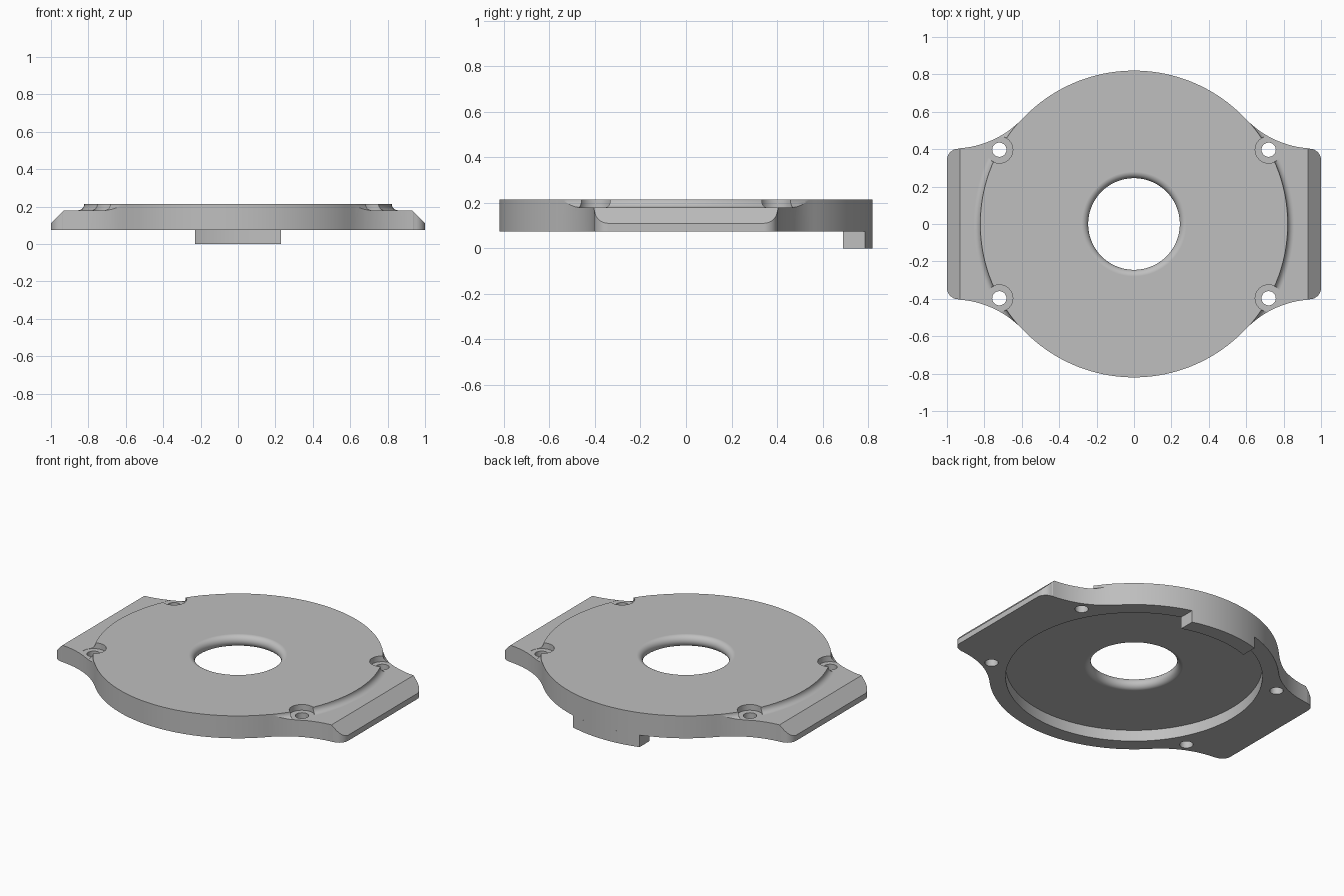
import bpy, bmesh
from math import sin, cos, radians, pi, asin
from mathutils import Vector

if "Cube" in bpy.data.objects:
    bpy.data.objects.remove(bpy.data.objects["Cube"], do_unlink=True)

metal = bpy.data.materials.new("plain_grey")
metal.use_nodes = True
GREY = (0.52, 0.52, 0.52, 1)
metal.diffuse_color = GREY
metal.node_tree.nodes["Principled BSDF"].inputs["Base Color"].default_value = GREY

BASE, EAR_TOP, TOP = 0.075, 0.18, 0.215   # heights of the plate
R_DISC, R_RECESS, R_HOLE = 0.82, 0.727, 0.245


def arc(cx, cy, r, a0, a1, n):
    angles = [radians(a0 + (a1 - a0) * i / n) for i in range(n + 1)]
    return [(cx + r * cos(a), cy + r * sin(a)) for a in angles]


def finish(name, bm):
    bmesh.ops.recalc_face_normals(bm, faces=bm.faces)
    mesh = bpy.data.meshes.new(name)
    bm.to_mesh(mesh)
    bm.free()
    mesh.materials.append(metal)
    obj = bpy.data.objects.new(name, mesh)
    bpy.context.collection.objects.link(obj)
    return obj


def prism(name, points, depth):
    bm = bmesh.new()
    face = bm.faces.new([bm.verts.new(p) for p in points])
    out = bmesh.ops.extrude_face_region(bm, geom=[face])
    moved = [v for v in out["geom"] if isinstance(v, bmesh.types.BMVert)]
    bmesh.ops.translate(bm, verts=moved, vec=Vector(depth))
    return finish(name, bm)


def revolve(name, profile, steps, closed=False, centre=(0, 0)):
    bm = bmesh.new()
    verts = [bm.verts.new((r, 0, z)) for r, z in profile]
    edges = [bm.edges.new(pair) for pair in zip(verts, verts[1:])]
    if closed:
        edges.append(bm.edges.new((verts[-1], verts[0])))
    bmesh.ops.spin(bm, geom=verts + edges, cent=(0, 0, 0), axis=(0, 0, 1),
                   angle=2 * pi, steps=steps)
    bmesh.ops.remove_doubles(bm, verts=bm.verts, dist=1e-5)
    bmesh.ops.translate(bm, verts=bm.verts, vec=(*centre, 0))
    return finish(name, bm)


# Plate outline: rounded ear corner, concave flare, disc rim, then mirrored
quarter = (arc(0.94, 0.342, 0.06, 0, 88, 8)
           + arc(0.971, 0.922, 0.519, -93.5, -136.5, 16)
           + arc(0, 0, R_DISC, 43.5, 90, 20)[1:])
upper = quarter + [(-x, y) for x, y in reversed(quarter[:-1])]
outline = upper + [(-x, -y) for x, y in upper]
plate = prism("plate", [(x, y, BASE) for x, y in outline], (0, 0, TOP - BASE))

cutters = []

# Lowered ears with a cove running up to the disc
cove = arc(R_DISC + 0.037, TOP, 0.035, 180, 270, 8)
cutters.append(revolve("ear_step_cutter",
                       cove + [(1.5, EAR_TOP), (1.5, 0.3), (cove[0][0], 0.3)],
                       128, closed=True))

# Underside recess and centre hole with a rounded lip
lip = TOP - EAR_TOP
nose = arc(R_HOLE + lip, EAR_TOP, lip, 270, 90, 16)
cutters.append(revolve("centre_cutter",
                       [(0, 0), (R_RECESS, 0), (R_RECESS, EAR_TOP - lip)]
                       + nose + [(R_HOLE + lip, 0.3), (0, 0.3)], 128))

# Sloped outer edges and counterbored screw holes
for sx in (-1, 1):
    slope = [(0.89, 0.22), (1.04, 0.07), (1.04, 0.22)]
    cutters.append(prism("edge_slope_cutter",
                         [(sx * x, -0.6, z) for x, z in slope], (0, 1.2, 0)))
    for sy in (-1, 1):
        bore = [(0, 0), (0.038, 0), (0.038, EAR_TOP - 0.001),
                (0.072, EAR_TOP - 0.001), (0.072, 0.3), (0, 0.3)]
        cutters.append(revolve("screw_hole_cutter", bore, 32,
                               centre=(sx * 0.72, sy * 0.397)))

for cutter in cutters:
    cutter.hide_render = True
    mod = plate.modifiers.new("cut", "BOOLEAN")
    mod.operation, mod.solver, mod.object = "DIFFERENCE", "EXACT", cutter

# Bake the cuts and drop the cutters
graph = bpy.context.evaluated_depsgraph_get()
baked = bpy.data.meshes.new_from_object(plate.evaluated_get(graph))
plate.modifiers.clear()
plate.data = baked
for cutter in cutters:
    bpy.data.objects.remove(cutter, do_unlink=True)
baked.materials.clear()
baked.materials.append(metal)

# Locating tab below the back rim, with straight sides
HALF = 0.23


def tab_arc(r):
    a = asin(HALF / r) * 180 / pi
    return arc(0, 0, r, 90 - a, 90 + a, 16)


tab_points = tab_arc(R_DISC) + tab_arc(R_RECESS)[::-1]
tab = prism("locating_tab", [(x, y, 0) for x, y in tab_points], (0, 0, BASE))

# Smooth curved walls, keep machined edges crisp
for obj in (plate, tab):
    bpy.ops.object.select_all(action="DESELECT")
    obj.select_set(True)
    bpy.context.view_layer.objects.active = obj
    bpy.ops.object.shade_smooth_by_angle(angle=radians(30))
    weighted = obj.modifiers.new("even_shading", "WEIGHTED_NORMAL")
    weighted.keep_sharp = True
